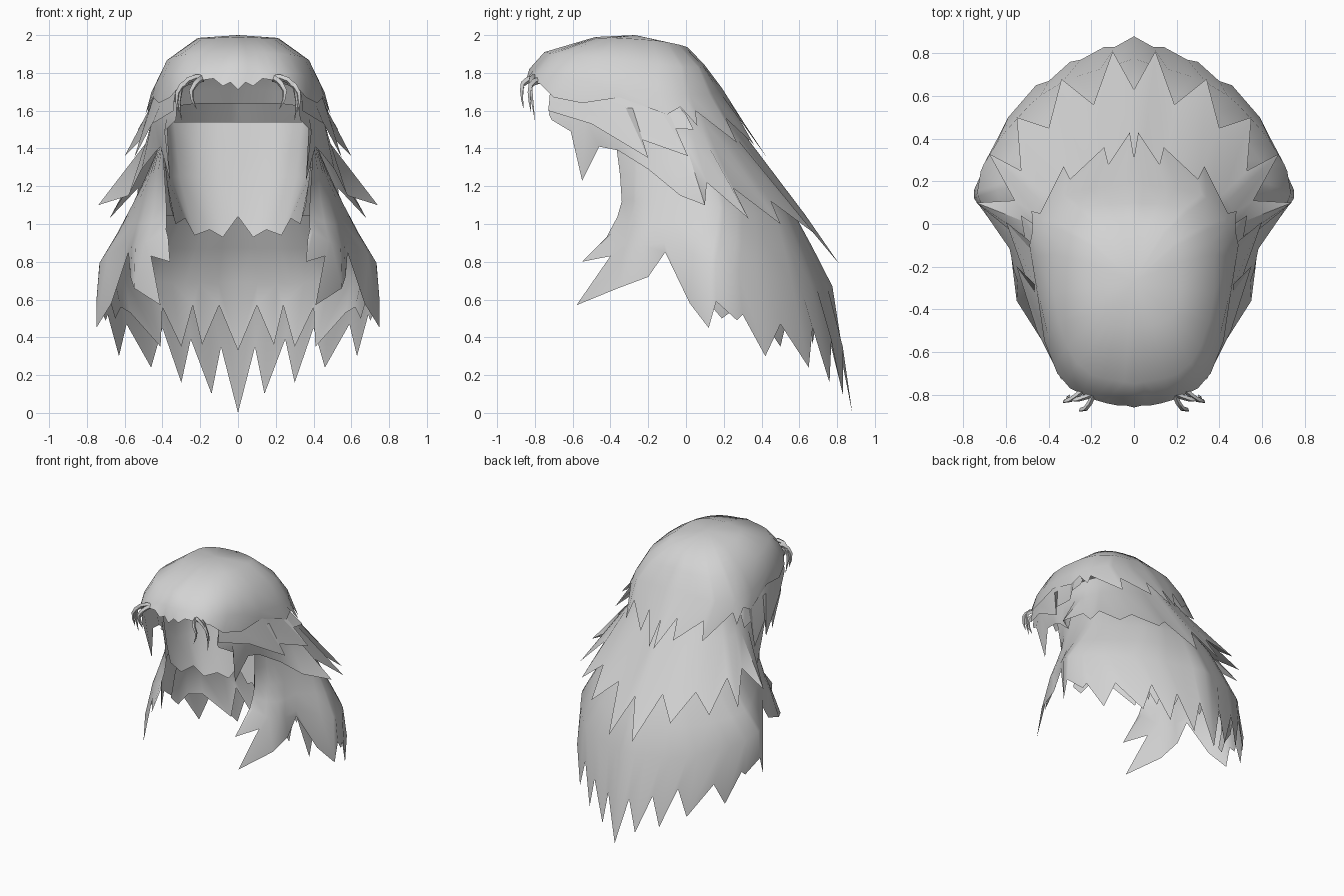
import bpy, bmesh
from mathutils import Vector as V

grey = bpy.data.materials.new("light_grey")
grey.diffuse_color = (0.65, 0.65, 0.65, 1)


def spline(pts, u):
    """Point on a Catmull-Rom curve through pts, u from 0 to 1."""
    n = len(pts) - 1
    i = min(int(u * n), n - 1)
    t = u * n - i
    b, c = pts[i], pts[i + 1]
    a = pts[i - 1] if i > 0 else b * 2 - c
    d = pts[i + 2] if i + 2 <= n else c * 2 - b
    return 0.5 * (2 * b + (c - a) * t + (2 * a - 5 * b + 4 * c - d) * t * t
                  + (3 * b - a - 3 * c + d) * t ** 3)


def finish(name, bm):
    """Turn a half mesh into a smooth, mirrored object."""
    bmesh.ops.remove_doubles(bm, verts=bm.verts, dist=0.0005)
    bmesh.ops.recalc_face_normals(bm, faces=bm.faces)
    me = bpy.data.meshes.new(name)
    bm.to_mesh(me)
    bm.free()
    me.materials.append(grey)
    ob = bpy.data.objects.new(name, me)
    bpy.context.collection.objects.link(ob)
    bpy.ops.object.select_all(action='DESELECT')
    ob.select_set(True)
    bpy.context.view_layer.objects.active = ob
    bpy.ops.object.shade_smooth_by_angle(angle=1.0)
    mod = ob.modifiers.new("mirror", 'MIRROR')
    mod.merge_threshold = 0.001
    return ob


def layer(name, rings, edge, sub=2):
    """Smooth sheet through the rings that ends in a jagged edge of tips and valleys."""
    rings = [[V(p) for p in r] for r in rings]
    edge = [V(p) for p in edge]
    n = len(edge)
    # place each column at the ring position closest to its edge point
    us, last = [], 0
    for i, p in enumerate(edge):
        near = min(range(201), key=lambda k: (spline(rings[-1], k / 200) - p).length)
        last = max(last, near / 200)
        us.append(0.65 * last + 0.35 * i / (n - 1))
    us[0], us[-1] = 0, 1
    bm = bmesh.new()
    cols = []
    for u, tip in zip(us, edge):
        ctrl = [spline(r, u) for r in rings]
        steps = (len(ctrl) - 1) * sub
        col = [spline(ctrl, k / steps) for k in range(steps + 1)]
        cols.append([bm.verts.new(p) for p in col + [tip]])
    for a, b in zip(cols, cols[1:]):
        for k in range(len(a) - 1):
            bm.faces.new((a[k], a[k + 1], b[k + 1], b[k]))
    for v in bm.verts:
        if abs(v.co.x) < 0.002:
            v.co.x = 0
    return finish(name, bm)


# Crown, from the forehead fringe over the sides to the back
layer("crown", [
    [(0, -.27, 2)] * 6,
    [(0, -.48, 1.99), (.14, -.46, 1.985), (.21, -.36, 1.985), (.21, -.15, 1.97), (.14, -.04, 1.95), (0, .01, 1.935)],
    [(0, -.75, 1.91), (.24, -.68, 1.90), (.36, -.43, 1.88), (.37, -.1, 1.84), (.25, .07, 1.83), (0, .1, 1.84)],
    [(0, -.83, 1.82), (.28, -.75, 1.80), (.415, -.48, 1.75), (.455, -.1, 1.69), (.33, .13, 1.69), (0, .19, 1.72)],
], [
    (0, -.86, 1.71), (.04, -.85, 1.75), (.08, -.85, 1.73), (.13, -.84, 1.77), (.2, -.82, 1.76),
    (.30, -.77, 1.74), (.36, -.70, 1.67), (.42, -.55, 1.64), (.45, -.35, 1.67), (.49, -.1, 1.58),
    (.475, -.03, 1.62), (.48, .06, 1.52), (.44, .05, 1.6), (.33, .27, 1.43), (.30, .21, 1.56),
    (.14, .36, 1.42), (.12, .28, 1.56), (.02, .43, 1.35), (0, .31, 1.53)], sub=1)

# Short side locks just below the crown
layer("side_locks", [
    [(.33, -.72, 1.7), (.43, -.4, 1.7), (.445, -.05, 1.66)],
    [(.34, -.725, 1.64), (.455, -.4, 1.62), (.47, -.02, 1.6)],
], [
    (.34, -.73, 1.6), (.455, -.5, 1.53), (.55, -.2, 1.35), (.49, -.3, 1.47), (.60, .01, 1.36),
    (.5, -.14, 1.51), (.53, .04, 1.5), (.47, 0, 1.58)])

# Middle layer with temple points and long tips
layer("middle_layer", [
    [(.325, -.71, 1.65), (.42, -.45, 1.64), (.44, -.1, 1.60), (.36, .05, 1.62), (.21, .13, 1.64), (0, .2, 1.64)],
    [(.325, -.725, 1.58), (.44, -.45, 1.54), (.48, -.15, 1.45), (.44, .11, 1.43), (.25, .26, 1.45), (0, .32, 1.46)],
], [
    (.33, -.71, 1.55), (.39, -.61, 1.49), (.36, -.55, 1.23), (.41, -.46, 1.41), (.43, -.36, 1.39),
    (.51, -.2, 1.29), (.58, -.03, 1.15), (.74, .1, 1.1), (.56, .11, 1.22), (.68, .33, 1.03),
    (.53, .25, 1.19), (.55, .5, 1.0), (.40, .45, 1.12), (.34, .68, .95), (.19, .56, 1.09),
    (.1, .81, .79), (0, .63, 1.05)])

# Lower layer with forward side locks and the longest tips at the back
layer("lower_layer", [
    [(.40, -.37, 1.42), (.42, -.2, 1.41), (.43, 0, 1.38), (.43, .13, 1.34), (.35, .25, 1.28), (.19, .37, 1.25), (0, .42, 1.25)],
    [(.38, -.34, 1.12), (.48, -.22, 1.12), (.53, -.02, 1.12), (.56, .17, 1.09), (.46, .34, 1.06), (.25, .51, 1.05), (0, .57, 1.06)],
    [(.38, -.4, .97), (.54, -.28, .88), (.59, -.1, .9), (.73, .12, .8), (.67, .34, .74), (.4, .63, .68), (0, .775, .67)],
], [
    (.37, -.42, .93), (.36, -.55, .8), (.46, -.40, .83), (.41, -.58, .57), (.55, -.36, .66),
    (.57, -.2, .72), (.58, -.11, .85), (.67, .02, .58), (.75, .12, .45), (.75, .16, .59),
    (.70, .27, .49), (.69, .3, .52), (.63, .42, .3), (.59, .5, .47), (.46, .65, .24),
    (.40, .67, .45), (.30, .76, .16), (.25, .77, .39), (.14, .83, .1), (.09, .83, .35), (0, .88, 0)])

# Inner layer behind the neck, close under the lower layer
layer("inner_layer", [
    [(.52, .12, 1.08), (.44, .29, 1.05), (.23, .46, 1.05), (0, .52, 1.06)],
    [(.67, .18, .75), (.62, .36, .72), (.37, .59, .69), (0, .72, .69)],
], [
    (.67, .13, .57), (.65, .19, .50), (.62, .27, .56), (.57, .38, .53), (.41, .5, .35), (.4, .55, .56),
    (.3, .61, .35), (.24, .65, .57), (.19, .67, .36), (.1, .70, .57), (0, .72, .33)])

# Liner hugging the back of the head, squared like a U
layer("neck_liner", [
    [(.40, -.36, 1.50), (.39, -.15, 1.53), (.34, .02, 1.54), (.2, .10, 1.54), (0, .11, 1.54)],
    [(.38, -.34, 1.25), (.37, -.18, 1.25), (.31, -.03, 1.25), (.2, .04, 1.25), (0, .06, 1.25)],
], [
    (.36, -.32, 1.1), (.33, -.23, 1.0), (.28, -.15, 1.03), (.23, -.09, .94), (.15, -.04, .97),
    (.08, 0, .93), (0, 0, 1.04)])


# Thin curled strands at the forehead
def strand(bm, pts, r=0.017):
    pts = [V(p) for p in pts]
    rings = []
    for k in range(6):
        u = k / 5
        c = spline(pts, u)
        d = (spline(pts, min(1, u + .05)) - spline(pts, max(0, u - .05))).normalized()
        s = d.cross(V((.6, .8, .1))).normalized()
        w = d.cross(s)
        rr = r * (1 - u ** 3) + .001
        rings.append([bm.verts.new(c + o * rr) for o in (s, w * .7, -s, w * -.7)])
    for a, b in zip(rings, rings[1:]):
        for j in range(4):
            bm.faces.new((a[j], a[(j + 1) % 4], b[(j + 1) % 4], b[j]))


bm = bmesh.new()
strand(bm, [(.18, -.79, 1.77), (.25, -.82, 1.77), (.31, -.82, 1.70), (.30, -.80, 1.55)])
strand(bm, [(.19, -.80, 1.77), (.22, -.86, 1.75), (.25, -.87, 1.69), (.22, -.86, 1.61)])
strand(bm, [(.24, -.78, 1.76), (.29, -.82, 1.74), (.325, -.83, 1.68), (.315, -.82, 1.59)])
finish("forehead_strands", bm)
